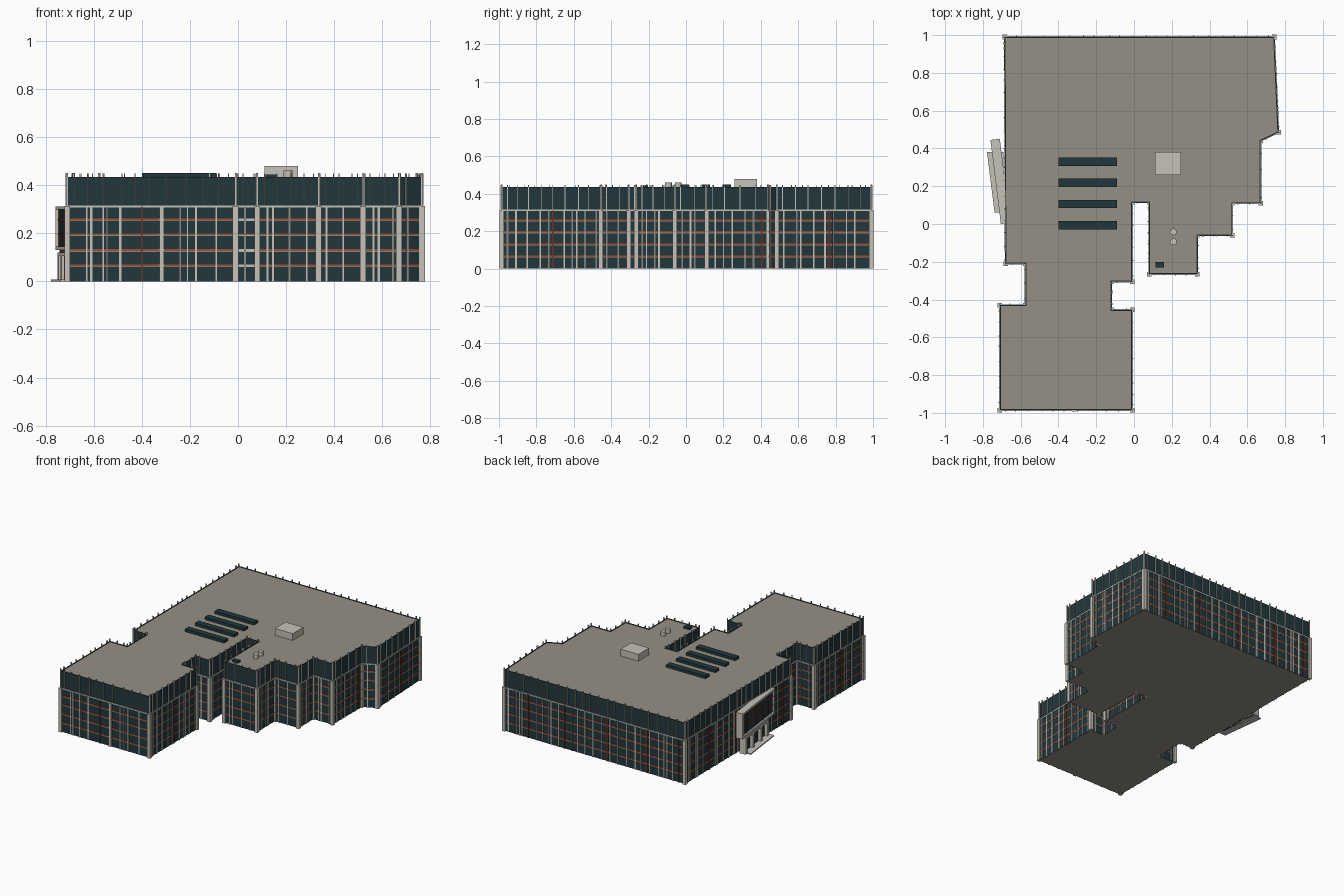
import bpy, bmesh, random
from mathutils import Vector, Matrix

if "Cube" in bpy.data.objects:
    bpy.data.objects.remove(bpy.data.objects["Cube"])
rng = random.Random(7)


def material(name, r, g, b):
    m = bpy.data.materials.new(name)
    m.use_nodes = True
    m.diffuse_color = (r, g, b, 1)
    m.node_tree.nodes["Principled BSDF"].inputs["Base Color"].default_value = (r, g, b, 1)
    return m


TEAL = material("dark teal cladding", 0.016, 0.039, 0.046)
PALE = material("pale stone", 0.56, 0.54, 0.48)
ROOF = material("roof gravel", 0.30, 0.275, 0.235)
ORANGE = material("rust orange", 0.36, 0.075, 0.028)
RED = material("deep red", 0.16, 0.03, 0.018)
GREY = material("mid grey metal", 0.25, 0.25, 0.23)


def finish(bm, name, *mats):
    bmesh.ops.recalc_face_normals(bm, faces=bm.faces)
    mesh = bpy.data.meshes.new(name)
    bm.to_mesh(mesh)
    bm.free()
    for m in mats:
        mesh.materials.append(m)
    ob = bpy.data.objects.new(name, mesh)
    bpy.context.collection.objects.link(ob)
    return ob


def prism(bm, points, z0, z1):
    face = bm.faces.new([bm.verts.new((x, y, z0)) for x, y in points])
    new = bmesh.ops.extrude_face_region(bm, geom=[face])["geom"]
    bmesh.ops.translate(bm, vec=(0, 0, z1 - z0),
                        verts=[v for v in new if isinstance(v, bmesh.types.BMVert)])


def box(bm, x0, x1, y0, y1, z0, z1):
    prism(bm, [(x0, y0), (x1, y0), (x1, y1), (x0, y1)], z0, z1)


def wall_box(bm, a, b, s0, s1, z0, z1, out, back=0.004):
    """Box along wall a-b from distance s0 to s1, standing out from it."""
    d = (b - a).normalized()
    n = Vector((d.y, -d.x))
    prism(bm, [a + d * s0 + n * out, a + d * s1 + n * out,
               a + d * s1 - n * back, a + d * s0 - n * back], z0, z1)


# Floor plan, counter-clockwise
outline = [Vector(p) for p in [
    (-.71, -.985), (-.01, -.985), (-.01, -.455), (-.12, -.455), (-.12, -.305),
    (-.01, -.305), (-.01, .115), (.08, .115), (.08, -.265), (.335, -.265),
    (.335, -.06), (.52, -.06), (.52, .11), (.67, .11), (.67, .44), (.765, .485),
    (.742, .99), (-.685, .99), (-.68, -.21), (-.575, -.21), (-.575, -.43), (-.71, -.43)]]
walls = list(zip(outline, outline[1:] + outline[:1]))
TOP, EAVE = 0.435, 0.315
LEVELS = (0.066, 0.13, 0.196, 0.258)

# Main body with a shallow parapet rim
bm = bmesh.new()
prism(bm, outline, 0, TOP)
bmesh.ops.recalc_face_normals(bm, faces=bm.faces)
top = max(bm.faces, key=lambda f: f.calc_center_median().z)
base = min(bm.faces, key=lambda f: f.calc_center_median().z)
bmesh.ops.inset_region(bm, faces=[top], thickness=0.007)
new = bmesh.ops.extrude_face_region(bm, geom=[top])
bmesh.ops.translate(bm, vec=(0, 0, -0.004),
                    verts=[v for v in new["geom"] if isinstance(v, bmesh.types.BMVert)])
bmesh.ops.delete(bm, geom=[top], context="FACES_ONLY")
base.material_index = 1
for f in new["geom"]:
    if isinstance(f, bmesh.types.BMFace):
        f.material_index = 1
finish(bm, "building_body", TEAL, ROOF)

# Facade parts, gathered by kind
bands, ledges, eaves, fins = (bmesh.new() for _ in range(4))
mullions, thin_grey, red_strips, pillars = (bmesh.new() for _ in range(4))
front_strips = [.08, .10, .15, .165, .22, .31, .47, .50, .535, .62]
for i, (a, b) in enumerate(walls):
    length = (b - a).length
    courtyard_end = i == 6
    for z in LEVELS:
        pale = courtyard_end and z != LEVELS[2]
        wall_box(ledges if pale else bands, a, b, 0, length, z - .004, z + .004, .002)
        wall_box(ledges if courtyard_end else thin_grey, a, b, 0, length, z - .007, z - .004, .0015)
    wall_box(eaves, a, b, 0, length, EAVE - .008, EAVE, .004)

    # Irregular vertical strips between the corner pillars
    if i == 0:
        strips = front_strips
    else:
        strips, s = [], rng.uniform(.03, .05)
        while s < length - .025:
            strips.append(s)
            s += rng.choice((.022, .045, .06, .07))
    for k, s in enumerate(strips):
        kind = red_strips if k % 6 == 5 else rng.choice((mullions, mullions, thin_grey))
        w = rng.choice((.003, .004, .005))
        wall_box(kind, a, b, s - w, s + w, 0, EAVE - .004, .005)

    # Thin fins over the upper cladding, rising above the roof
    s = .03
    while s < length - .01:
        wall_box(fins, a, b, s - .002, s + .002, EAVE, .448, .008, .002)
        s += rng.uniform(.05, .085)

    # Corner pillars
    r = .012
    box(pillars, a.x - r, a.x + r, a.y - r, a.y + r, 0, EAVE - .002)
    wall_box(fins, a, b, -.003, .003, EAVE, .45, .005, .003)
wall_box(pillars, *walls[0], .383, .403, 0, EAVE - .002, .008)

finish(bands, "floor_bands", ORANGE)
finish(ledges, "courtyard_ledges", PALE)
finish(eaves, "eave_strip", PALE)
finish(fins, "upper_fins", PALE)
finish(mullions, "pale_mullions", PALE)
finish(thin_grey, "grey_mullions", GREY)
finish(red_strips, "red_mullions", RED)
finish(pillars, "corner_pillars", PALE)

# Roof skylights and hatch
bm = bmesh.new()
for y in (.33, .218, .106, -.006):
    box(bm, -.4, -.09, y - .022, y + .022, .425, .45)
box(bm, .115, .16, -.23, -.202, .425, .445)
finish(bm, "skylights", TEAL)

# Rooftop plant room and vents
bm = bmesh.new()
box(bm, .11, .25, .26, .38, .425, .48)
finish(bm, "plant_room", PALE)
bm = bmesh.new()
for y in (-.042, -.094):
    bmesh.ops.create_cone(bm, cap_ends=True, segments=16, radius1=.018, radius2=.018,
                          depth=.035, matrix=Matrix.Translation((.208, y, .4435)))
vents = finish(bm, "roof_vents", PALE)

# Entrance: slanted framed bay over a portal and step
a, b = Vector((-.76, .445)), Vector((-.705, 0))
frame, glass, bars = bmesh.new(), bmesh.new(), bmesh.new()
length = (b - a).length
a, b = b, a  # outward side is -x
d = (b - a).normalized()
if d.y > 0:
    a, b = b, a
for z0, z1 in ((.13, .145), (.298, .312)):
    wall_box(frame, a, b, 0, length, z0, z1, 0, .05)
for s in (0, length - .014):
    wall_box(frame, a, b, s, s + .014, .13, .312, 0, .05)
wall_box(glass, a, b, .012, length - .012, .14, .3, -.012, .045)
for z in (.196, .258):
    wall_box(bars, a, b, .014, length - .014, z - .004, z + .004, -.009, .014)
for k in range(1, 6):
    s = length * k / 6
    wall_box(bars, a, b, s - .002, s + .002, .145, .298, -.009, .014)

# Portal below the bay
s0, s1 = .05, .37
for s in (s0, .15, .26, s1 - .02):
    wall_box(frame, a, b, s, s + .02, 0, .12, -.004, .05)
wall_box(frame, a, b, s0, s1, .105, .12, -.004, .05)
wall_box(glass, a, b, s0 + .01, s1 - .01, 0, .11, -.025, .05)
wall_box(bars, a, b, s0, s1, .12, .13, -.012, .045)
prism(frame, [(-.778, .38), (-.738, .06), (-.69, .06), (-.69, .38)], 0, .008)
finish(frame, "entrance_frame", PALE)
finish(glass, "entrance_glazing", TEAL)
finish(bars, "entrance_bars", RED)

# Smooth only the round vents
bpy.ops.object.select_all(action="DESELECT")
vents.select_set(True)
bpy.context.view_layer.objects.active = vents
bpy.ops.object.shade_smooth_by_angle()
